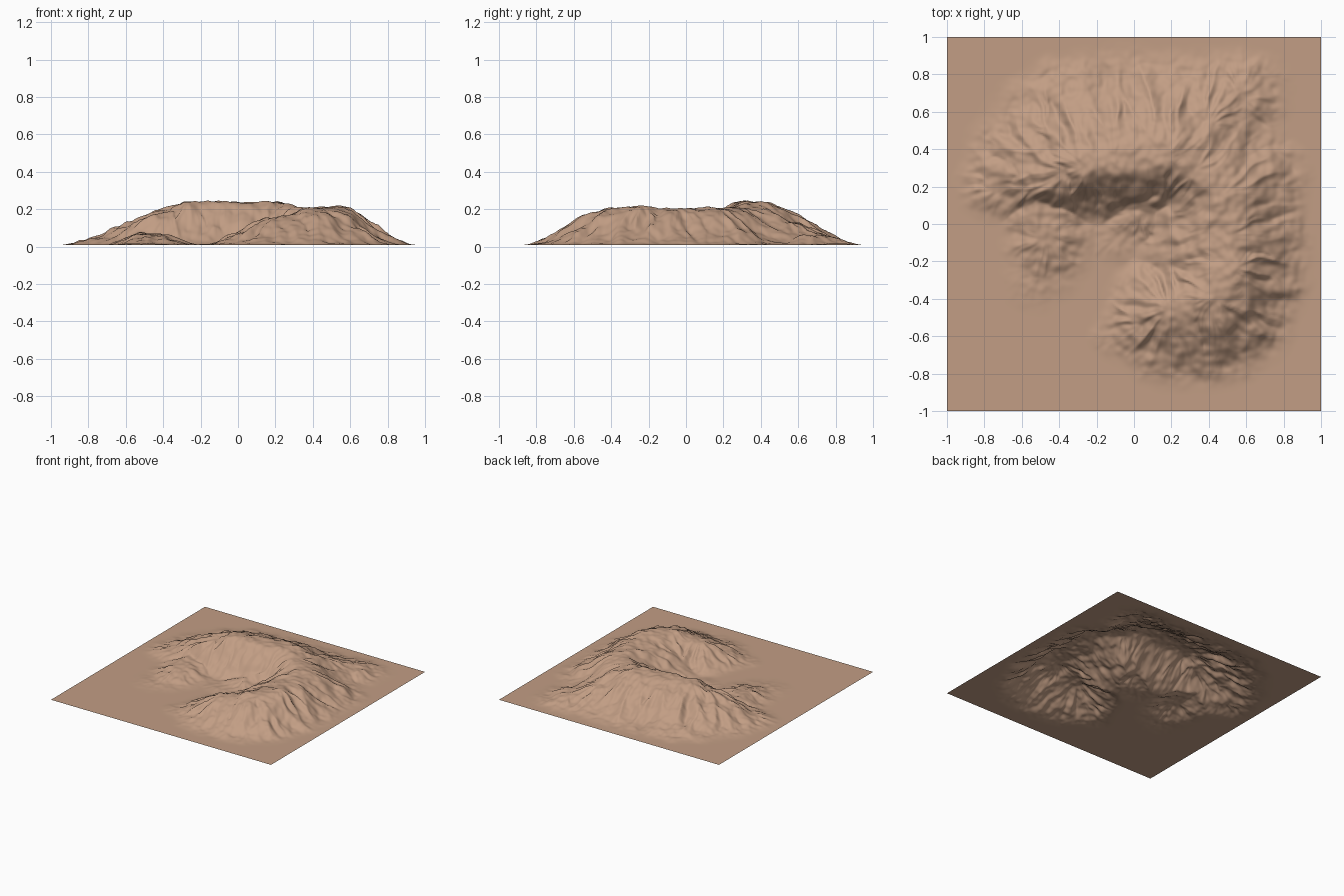
import bpy
import bmesh
import math
from mathutils import Vector, noise

if "Cube" in bpy.data.objects:
    bpy.data.objects.remove(bpy.data.objects["Cube"], do_unlink=True)

PLAIN = 0.007   # level of the flat ground
CELLS = 240     # grid resolution
FLARE = 1.13    # how far the foot of a slope runs out

# Crest lines: x, y, height, slope width on the left, slope width on the right
MAIN_RIDGE = [
    (-0.82, 0.17, 0.00, 0.15, 0.12), (-0.68, 0.18, 0.04, 0.30, 0.18),
    (-0.52, 0.22, 0.11, 0.46, 0.23), (-0.38, 0.26, 0.19, 0.55, 0.27),
    (-0.26, 0.30, 0.23, 0.58, 0.30), (-0.10, 0.32, 0.235, 0.60, 0.31),
    (0.18, 0.36, 0.235, 0.57, 0.33), (0.32, 0.27, 0.205, 0.55, 0.32),
    (0.45, 0.15, 0.20, 0.48, 0.38), (0.50, -0.05, 0.195, 0.42, 0.50),
    (0.51, -0.26, 0.205, 0.42, 0.50), (0.42, -0.39, 0.20, 0.46, 0.42),
    (0.20, -0.45, 0.15, 0.41, 0.33), (0.05, -0.51, 0.07, 0.29, 0.22),
    (-0.09, -0.58, 0.015, 0.18, 0.15),
]
NORTH_EAST_SPUR = [(0.18, 0.36, 0.22, 0.53, 0.34), (0.40, 0.52, 0.125, 0.40, 0.34),
                   (0.56, 0.66, 0.055, 0.28, 0.28), (0.68, 0.76, 0.01, 0.18, 0.18)]
WEST_SPUR = [(-0.48, 0.12, 0.07, 0.24, 0.24), (-0.46, -0.08, 0.06, 0.28, 0.28),
             (-0.50, -0.22, 0.015, 0.24, 0.24)]
MIDDLE_SPUR = [(0.04, 0.25, 0.14, 0.22, 0.22), (0.02, 0.06, 0.045, 0.20, 0.20),
               (-0.08, -0.06, 0.01, 0.18, 0.18)]


def segments(line):
    return list(zip(line, line[1:]))


SEGMENTS = [s for line in (MAIN_RIDGE, NORTH_EAST_SPUR, WEST_SPUR, MIDDLE_SPUR)
            for s in segments(line)]


def wobble(x, y, freq, seed):
    return noise.noise(Vector((x * freq, y * freq, seed)))


def slope_height(x, y, a, b):
    """Height of the slope that one stretch of crest throws at a point."""
    ex, ey = b[0] - a[0], b[1] - a[1]
    length = math.hypot(ex, ey)
    k = ((x - a[0]) * ex + (y - a[1]) * ey) / length ** 2
    k = min(1, max(0, k))
    cx, cy, h, left, right = (p + (q - p) * k for p, q in zip(a, b))
    dx, dy = x - cx, y - cy
    d = math.hypot(dx, dy)
    if d >= FLARE * max(left, right):
        return 0
    ux, uy = (dx / d, dy / d) if d > 1e-6 else (0, 0)
    side = (ex * uy - ey * ux) / length
    width = right + (left - right) * (side + 1) / 2
    t = d / (width * FLARE)
    if t >= 1:
        return 0
    f = math.cos(t * math.pi / 2) ** 2.5
    # Gullies run straight down the slope
    gx, gy = cx * 9 + ux * 2.4, cy * 9 + uy * 2.4
    coarse = noise.noise(Vector((gx, gy, d * 3)))
    fine = noise.noise(Vector((gx * 2.2, gy * 2.2, d * 6 + 9)))
    gully = 0.45 - 1.6 * abs(coarse) + 0.55 * fine
    return h * (f + 0.68 * f * (1 - f) * gully)


def terrain_height(x, y):
    # Bend the slopes a little so that crests and gullies wander
    wx = x + 0.03 * wobble(x, y, 3, 1) + 0.022 * wobble(x, y, 9, 2)
    wy = y + 0.03 * wobble(x, y, 3, 5) + 0.022 * wobble(x, y, 9, 6)
    h = max(slope_height(wx, wy, a, b) for a, b in SEGMENTS)
    rough = 0.013 * wobble(x, y, 10, 3) + 0.007 * wobble(x, y, 24, 4)
    return max(0, PLAIN + h + rough * min(1, h / 0.015))


# Ground sheet raised into the mountain
mesh = bpy.data.meshes.new("mountain_terrain")
bm = bmesh.new()
bmesh.ops.create_grid(bm, x_segments=CELLS, y_segments=CELLS, size=1)
for v in bm.verts:
    v.co.z = terrain_height(v.co.x, v.co.y)
for face in bm.faces:
    face.smooth = True
bm.to_mesh(mesh)
bm.free()
terrain = bpy.data.objects.new("mountain_terrain", mesh)
bpy.context.collection.objects.link(terrain)

# Bare earth colour
earth = bpy.data.materials.new("bare_earth")
earth.use_nodes = True
colour = (0.54, 0.34, 0.232, 1)
earth.diffuse_color = colour
shader = next(n for n in earth.node_tree.nodes if n.type == "BSDF_PRINCIPLED")
shader.inputs["Base Color"].default_value = colour
mesh.materials.append(earth)
